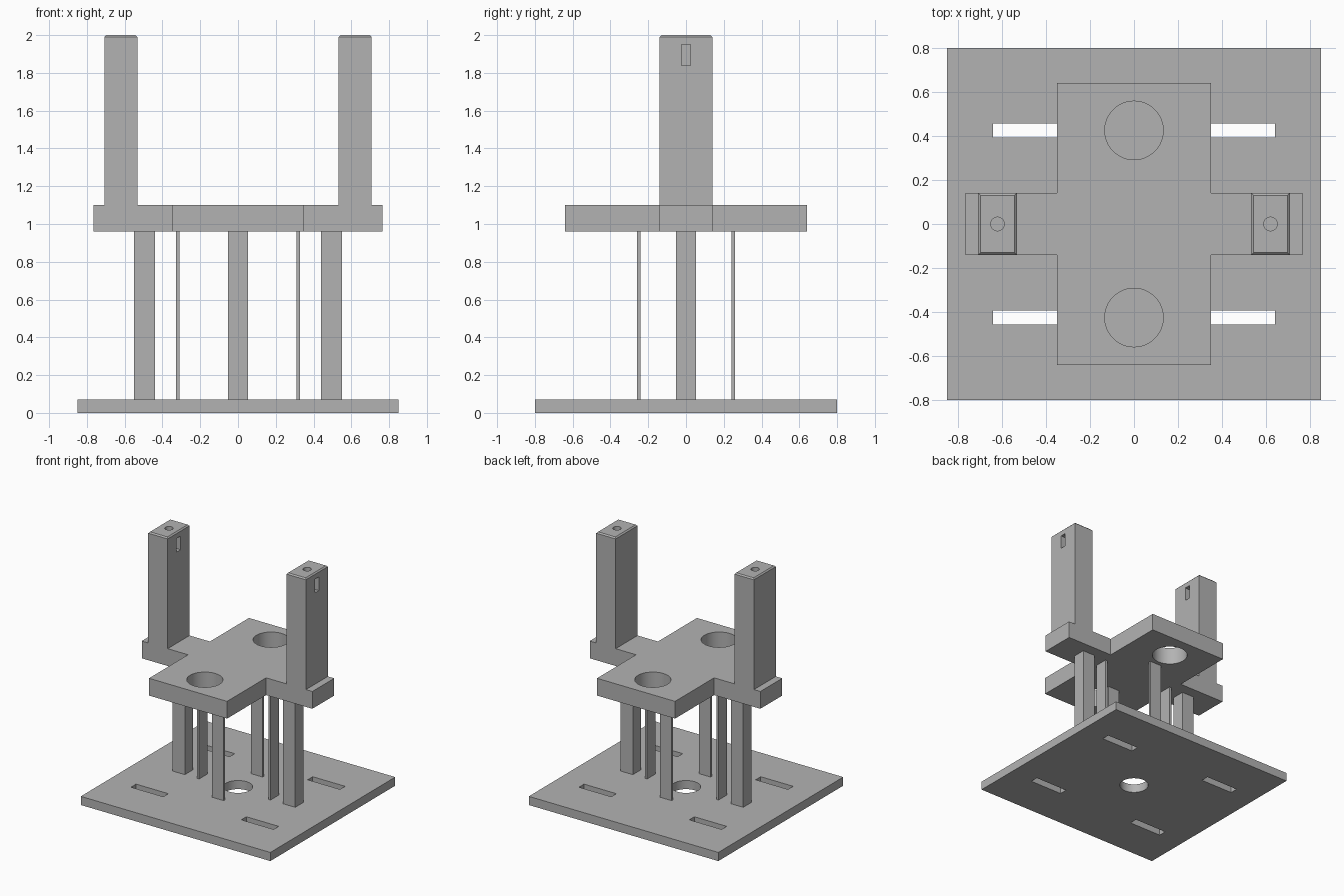
import bpy, bmesh, math
from mathutils import Matrix

cube = bpy.data.objects.get("Cube")
if cube:
    bpy.data.objects.remove(cube, do_unlink=True)

BASE_TOP, DECK_BOTTOM, DECK_TOP, TOP = 0.07, 0.96, 1.10, 2.0

grey = bpy.data.materials.new("plain grey")
grey.use_nodes = True
grey.diffuse_color = (0.45, 0.45, 0.45, 1)
grey.node_tree.nodes["Principled BSDF"].inputs["Base Color"].default_value = grey.diffuse_color


def finish(name, bm):
    """Turn a bmesh into a named, coloured object."""
    bmesh.ops.recalc_face_normals(bm, faces=bm.faces)
    mesh = bpy.data.meshes.new(name)
    bm.to_mesh(mesh)
    bm.free()
    mesh.materials.append(grey)
    obj = bpy.data.objects.new(name, mesh)
    bpy.context.collection.objects.link(obj)
    return obj


def box(name, x, y, z, top_chamfer=0):
    """Box from (low, high) ranges, optionally chamfered round its top."""
    bm = bmesh.new()
    ranges = (x, y, z)
    size = [b - a for a, b in ranges]
    middle = [(a + b) / 2 for a, b in ranges]
    bmesh.ops.create_cube(bm, size=1, matrix=Matrix.Translation(middle) @ Matrix.Diagonal((*size, 1)))
    if top_chamfer:
        rim = [e for e in bm.edges if all(v.co.z > z[1] - 0.001 for v in e.verts)]
        bmesh.ops.bevel(bm, geom=rim, offset=top_chamfer, segments=1, affect='EDGES')
    return finish(name, bm)


def rod(name, x, y, z, radius):
    """Upright cylinder over the height range z."""
    bm = bmesh.new()
    bmesh.ops.create_cone(bm, cap_ends=True, segments=48, radius1=radius, radius2=radius,
                          depth=z[1] - z[0], matrix=Matrix.Translation((x, y, sum(z) / 2)))
    return finish(name, bm)


def cut(target, cutters):
    """Subtract the cutters, apply the result and remove them."""
    bpy.ops.object.select_all(action='DESELECT')
    target.select_set(True)
    bpy.context.view_layer.objects.active = target
    for cutter in cutters:
        cutter.hide_render = True
        mod = target.modifiers.new("cut", 'BOOLEAN')
        mod.operation, mod.solver, mod.object = 'DIFFERENCE', 'EXACT', cutter
        bpy.ops.object.modifier_apply(modifier=mod.name)
        bpy.data.objects.remove(cutter, do_unlink=True)
    bpy.ops.object.shade_smooth_by_angle(angle=math.radians(30))


def span(centre, width):
    return (centre - width / 2, centre + width / 2)


# Base plate with a centre hole and four slots
base = box("base_plate", (-0.85, 0.85), (-0.8, 0.8), (0, BASE_TOP))
through = (-0.1, 0.2)
cut(base, [rod("hole_cutter", 0, 0, through, 0.108)] +
    [box("slot_cutter", span(sx * 0.495, 0.29), span(sy * 0.425, 0.065), through)
     for sx in (-1, 1) for sy in (-1, 1)])

# Cross-shaped deck with two round holes
quarter = [(0.765, 0.14), (0.35, 0.14), (0.35, 0.64)]
outline = quarter + [(-x, y) for x, y in reversed(quarter)]
outline += [(-x, -y) for x, y in outline]
bm = bmesh.new()
face = bm.faces.new([bm.verts.new((x, y, DECK_BOTTOM)) for x, y in outline])
raised = bmesh.ops.extrude_face_region(bm, geom=[face])["geom"]
bmesh.ops.translate(bm, vec=(0, 0, DECK_TOP - DECK_BOTTOM),
                    verts=[v for v in raised if isinstance(v, bmesh.types.BMVert)])
deck = finish("deck", bm)
cut(deck, [rod("hole_cutter", 0, s * 0.425, (0.8, 1.3), 0.133) for s in (-1, 1)])

for s, side, end in ((-1, "right", "front"), (1, "left", "back")):
    # Tower with a screw hole in the top and a pocket in its +x face
    x = s * 0.62
    tower = box(side + "_tower", span(x, 0.175), (-0.14, 0.14), (DECK_TOP, TOP), 0.01)
    cut(tower, [rod("screw_cutter", x, 0, (1.8, 2.1), 0.031),
                box("pocket_cutter", (x - 0.035, x + 0.2), (-0.025, 0.025), (1.84, 1.95))])

    # Square legs and thin struts between the base and the deck
    height = (BASE_TOP, DECK_BOTTOM)
    box(side + "_leg", span(s * 0.495, 0.11), span(0, 0.105), height)
    box(side + "_strut", span(s * 0.32, 0.018), span(0, 0.105), height)
    box(end + "_strut", span(0, 0.105), span(s * 0.25, 0.018), height)
